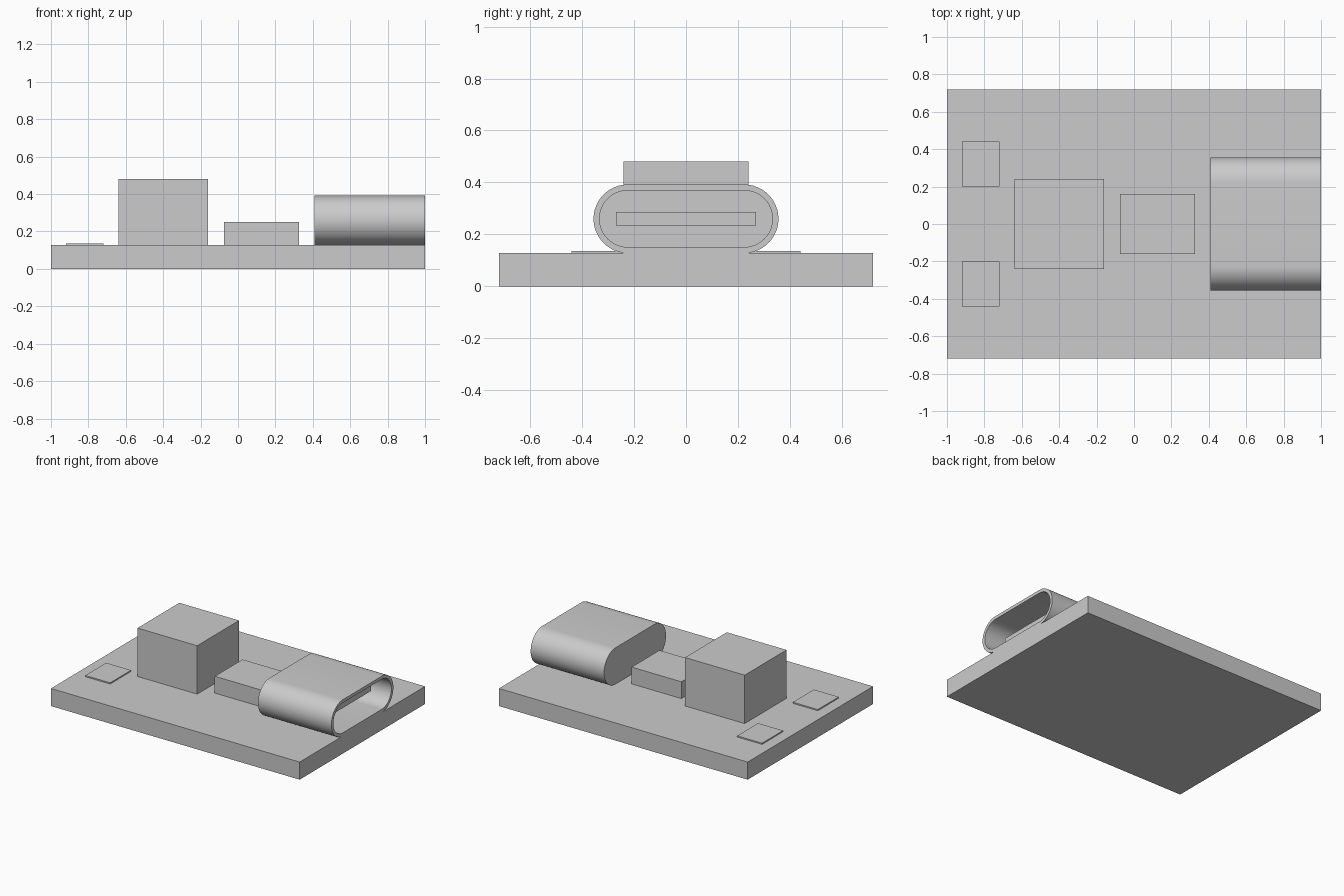
import bpy
import bmesh
from math import sin, cos, pi, radians

cube = bpy.data.objects.get("Cube")
if cube:
    bpy.data.objects.remove(cube, do_unlink=True)

grey = bpy.data.materials.new("plain_grey")
grey.use_nodes = True
colour = (0.6, 0.6, 0.6, 1)
grey.diffuse_color = colour
grey.node_tree.nodes["Principled BSDF"].inputs["Base Color"].default_value = colour

BOARD_TOP = 0.128
PORT_Z = 0.26        # height of the port's axis
PORT_FLAT = 0.224    # half the distance between the round ends


def add_object(name, bm):
    bmesh.ops.recalc_face_normals(bm, faces=bm.faces)
    mesh = bpy.data.meshes.new(name)
    bm.to_mesh(mesh)
    bm.free()
    mesh.materials.append(grey)
    obj = bpy.data.objects.new(name, mesh)
    bpy.context.collection.objects.link(obj)
    return obj


def box(name, x, y, z):
    """Box from (low, high) ranges."""
    bm = bmesh.new()
    bmesh.ops.create_cube(bm, size=1)
    for v in bm.verts:
        v.co = [r[0] if c < 0 else r[1] for c, r in zip(v.co, (x, y, z))]
    return add_object(name, bm)


def slot_ring(bm, x, radius, steps=24):
    """Ring of vertices around a round-ended slot at the given x."""
    ring = []
    for side in (1, -1):
        for i in range(steps + 1):
            a = -pi / 2 + pi * i / steps
            ring.append(bm.verts.new((x, side * (PORT_FLAT + radius * cos(a)),
                                      PORT_Z + side * radius * sin(a))))
    return ring


# Circuit board and the two chips
box("board", (-1, 1), (-0.72, 0.72), (0, BOARD_TOP))
box("large_block", (-0.64, -0.16), (-0.24, 0.24), (BOARD_TOP, 0.48))
box("small_block", (-0.075, 0.325), (-0.16, 0.16), (BOARD_TOP, 0.25))

# Thin solder pads, mirrored left and right
for name, side in (("left_pad", 1), ("right_pad", -1)):
    box(name, (-0.92, -0.72), sorted((side * 0.2, side * 0.44)),
        (BOARD_TOP, 0.137))

# Hollow port shell, open at the outer end
bm = bmesh.new()
rings = [slot_ring(bm, x, r) for x, r in
         ((0.41, 0.132), (1, 0.132), (1, 0.109), (0.45, 0.109))]
for a, b in zip(rings, rings[1:]):
    for i in range(len(a)):
        j = (i + 1) % len(a)
        bm.faces.new((a[i], a[j], b[j], b[i]))
bm.faces.new(rings[0])
bm.faces.new(rings[-1])
shell = add_object("port_shell", bm)
bpy.ops.object.select_all(action="DESELECT")
shell.select_set(True)
bpy.context.view_layer.objects.active = shell
bpy.ops.object.shade_smooth_by_angle(angle=radians(30))

# Contact tongue inside the port
box("port_tongue", (0.44, 0.88), (-0.27, 0.27), (0.234, 0.287))
